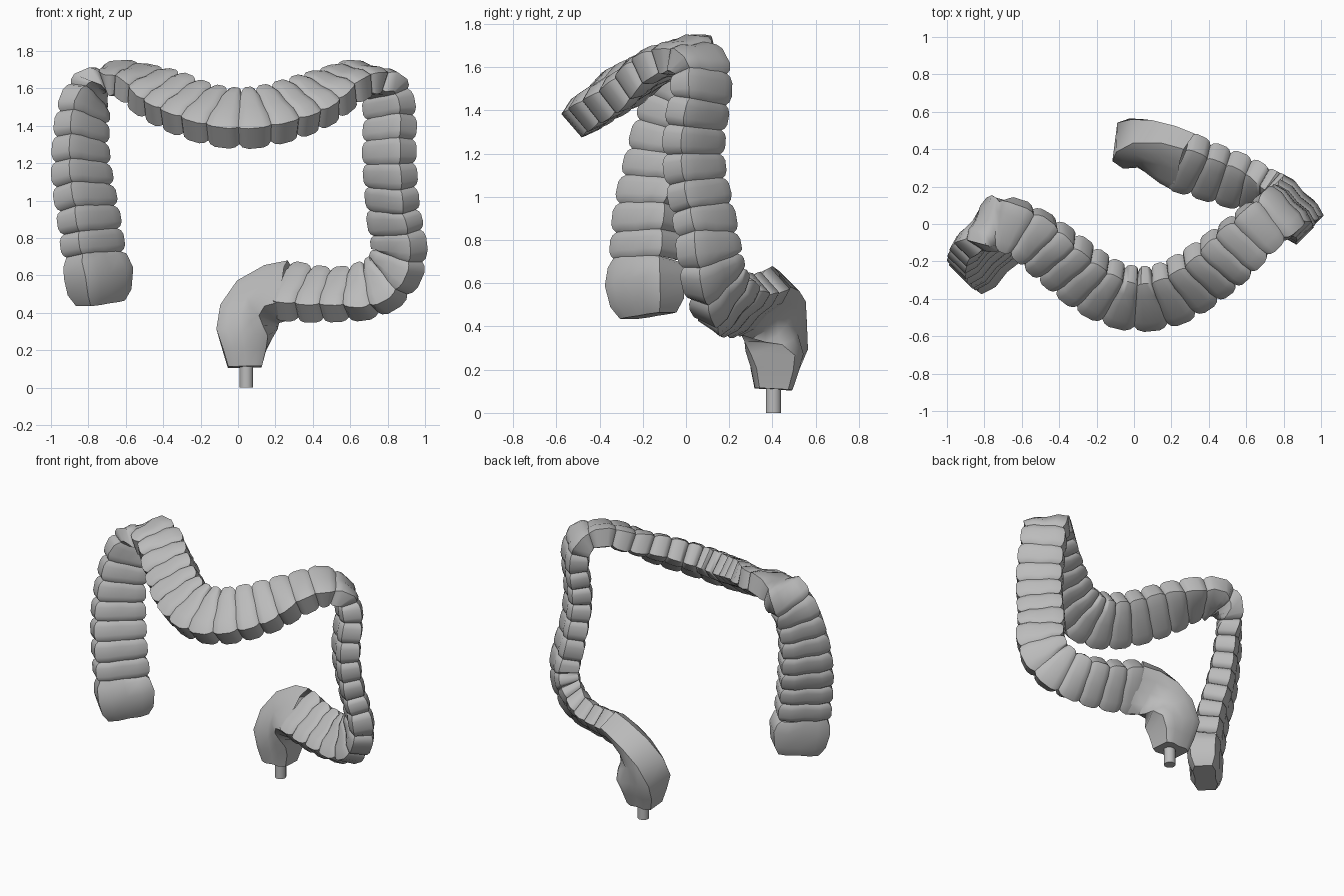
import bpy, bmesh, math
from mathutils import Vector

cube = bpy.data.objects.get("Cube")
if cube:
    bpy.data.objects.remove(cube)

grey = bpy.data.materials.new("tissue_grey")
grey.use_nodes = True
colour = (0.5, 0.5, 0.5, 1)
grey.diffuse_color = colour
grey.node_tree.nodes["Principled BSDF"].inputs["Base Color"].default_value = colour

# Flattened section, two lobes wide with a seam between: (thickness, width)
SECTION = [(0.78, -1), (1.02, -0.55), (0.9, 0), (1.02, 0.55), (0.78, 1),
           (-0.78, 1), (-1.02, 0.55), (-0.9, 0), (-1.02, -0.55), (-0.78, -1)]
ROUND = [(math.cos(a * math.tau / 12), math.sin(a * math.tau / 12)) for a in range(12)]

# One pouch along its length: (fraction, scale)
POUCH = [(0, 0.84), (0.1, 0.94), (0.28, 1.0), (0.72, 1.0), (0.9, 0.94)]
FLAT = 0.54

# Directions in which the tube is thin
RISING = (0.7, -0.7, 0)
TURNING = (0.5, -0.5, -0.7)
LEVEL = (0, 0.3, -0.95)
TILTED = (0, 0.65, -0.75)
DIPPING = (-0.5, -0.5, -0.7)
FALLING = (-0.7, -0.7, 0)
SLANTED = (0, -0.7, 0.7)


def catmull(a, b, c, d, t):
    return 0.5 * (2 * b + (c - a) * t + (2 * a - 5 * b + 4 * c - d) * t * t
                  + (3 * b - a - 3 * c + d) * t ** 3)


def resample(rows, steps=24):
    """Dense smooth path of (place, radius, thin direction) with running length."""
    p = [Vector((*row[:4], *row[4])) for row in rows]
    p = [2 * p[0] - p[1]] + p + [2 * p[-1] - p[-2]]
    dense = [catmull(*p[i:i + 4], s / steps)
             for i in range(len(p) - 3) for s in range(steps)] + [p[-2]]
    lengths = [0]
    for a, b in zip(dense, dense[1:]):
        lengths.append(lengths[-1] + (Vector(b[:3]) - Vector(a[:3])).length)
    return dense, lengths


def sample(dense, lengths, dist):
    """Centre, direction, thin direction and radius at a distance."""
    i = 0
    while i < len(lengths) - 2 and lengths[i + 1] < dist:
        i += 1
    t = (dist - lengths[i]) / (lengths[i + 1] - lengths[i])
    q = dense[i] * (1 - t) + dense[i + 1] * t
    lo, hi = max(i - 4, 0), min(i + 5, len(dense) - 1)
    along = Vector(dense[hi][:3]) - Vector(dense[lo][:3])
    return Vector(q[:3]), along.normalized(), Vector(q[4:7]), q[3]


def loft(name, rings, cap_start=False, cap_end=False, section=SECTION):
    """Skin a list of (centre, direction, thin direction, radius, flatness)."""
    bm = bmesh.new()
    loops = []
    for centre, along, thin, radius, flat in rings:
        u = (thin - along * thin.dot(along)).normalized()
        v = along.cross(u)
        loops.append([bm.verts.new(centre + radius * (u * a * flat + v * b))
                      for a, b in section])
    n = len(section)
    for low, high in zip(loops, loops[1:]):
        for j in range(n):
            bm.faces.new((low[j], low[(j + 1) % n], high[(j + 1) % n], high[j]))
    if cap_start:
        bm.faces.new(loops[0][::-1])
    if cap_end:
        bm.faces.new(loops[-1])
    bmesh.ops.recalc_face_normals(bm, faces=bm.faces)
    mesh = bpy.data.meshes.new(name)
    bm.to_mesh(mesh)
    bm.free()
    mesh.materials.append(grey)
    obj = bpy.data.objects.new(name, mesh)
    bpy.context.collection.objects.link(obj)
    bpy.ops.object.select_all(action='DESELECT')
    obj.select_set(True)
    bpy.context.view_layer.objects.active = obj
    bpy.ops.object.shade_smooth_by_angle(angle=math.radians(40))


def pouched_tube(rows, parts):
    """Pouches of equal length along one path, shared out among named parts."""
    dense, lengths = resample(rows)
    step = lengths[-1] / sum(count for _, count in parts)
    first = 0
    for name, count in parts:
        stops = [(first + i + f, k) for i in range(count) for f, k in POUCH]
        stops.append((first + count, POUCH[0][1]))
        rings = []
        for stop, k in stops:
            centre, along, thin, radius = sample(dense, lengths, stop * step)
            rings.append((centre, along, thin, radius * k, FLAT))
        loft(name, rings)
        first += count


def plain_tube(name, rows, thin, **options):
    """Tube through rows of (x, y, z, radius, flatness)."""
    p = [Vector(row[:3]) for row in rows]
    rings = []
    for i, row in enumerate(rows):
        along = (p[min(i + 1, len(p) - 1)] - p[max(i - 1, 0)]).normalized()
        rings.append((p[i], along, Vector(thin), row[3], row[4]))
    loft(name, rings, **options)


# Blind pouch at the bottom of the rising limb
plain_tube("caecum", [
    (-0.735, -0.175, 0.45, 0.13, 0.55), (-0.74, -0.18, 0.51, 0.165, 0.6),
    (-0.745, -0.19, 0.61, 0.182, 0.58), (-0.765, -0.19, 0.68, 0.17, 0.56),
    (-0.77, -0.185, 0.715, 0.145, FLAT)], RISING, cap_start=True)

# Pouched limbs and bends, from the blind pouch round to the end chamber
pouched_tube([
    (-0.77, -0.185, 0.71, 0.172, RISING), (-0.8, -0.17, 0.92, 0.17, RISING),
    (-0.83, -0.135, 1.1, 0.167, RISING), (-0.84, -0.1, 1.28, 0.155, RISING),
    (-0.825, -0.05, 1.47, 0.145, RISING), (-0.775, 0.0, 1.605, 0.14, TURNING),
    (-0.67, -0.005, 1.655, 0.14, LEVEL), (-0.55, -0.065, 1.635, 0.145, LEVEL),
    (-0.4, -0.18, 1.56, 0.158, TILTED), (-0.2, -0.33, 1.475, 0.165, TILTED),
    (0, -0.4, 1.44, 0.17, TILTED), (0.2, -0.37, 1.465, 0.168, TILTED),
    (0.4, -0.25, 1.535, 0.16, TILTED), (0.56, -0.12, 1.62, 0.15, LEVEL),
    (0.67, -0.02, 1.66, 0.14, LEVEL), (0.775, 0.06, 1.61, 0.14, DIPPING),
    (0.81, 0.07, 1.48, 0.142, FALLING), (0.81, 0.045, 1.34, 0.145, FALLING),
    (0.81, 0.035, 1.2, 0.145, FALLING), (0.82, 0.05, 1.06, 0.145, FALLING),
    (0.83, 0.08, 0.93, 0.147, FALLING), (0.855, 0.1, 0.8, 0.15, FALLING),
    (0.86, 0.115, 0.7, 0.152, FALLING), (0.81, 0.14, 0.59, 0.15, (-0.6, -0.75, 0.25)),
    (0.7, 0.18, 0.525, 0.15, (-0.25, -0.8, 0.5)), (0.55, 0.23, 0.5, 0.15, SLANTED),
    (0.4, 0.28, 0.5, 0.155, SLANTED), (0.24, 0.34, 0.52, 0.165, SLANTED)],
    [("ascending_limb", 6), ("right_bend", 3), ("transverse_limb", 10),
     ("left_bend", 4), ("descending_limb", 7), ("sigmoid_limb", 6)])

# Smooth end chamber
plain_tube("rectum", [
    (0.27, 0.33, 0.52, 0.16, 0.56), (0.18, 0.37, 0.5, 0.155, 0.62),
    (0.105, 0.4, 0.45, 0.145, 0.75), (0.06, 0.415, 0.38, 0.14, 0.88),
    (0.035, 0.42, 0.29, 0.14, 0.95), (0.035, 0.41, 0.2, 0.115, 0.95),
    (0.037, 0.405, 0.11, 0.09, 0.95)], SLANTED, cap_end=True)

# Short outlet pipe
plain_tube("outlet", [(0.045, 0.405, 0.13, 0.037, 1), (0.045, 0.405, 0, 0.037, 1)],
           RISING, cap_end=True, section=ROUND)
